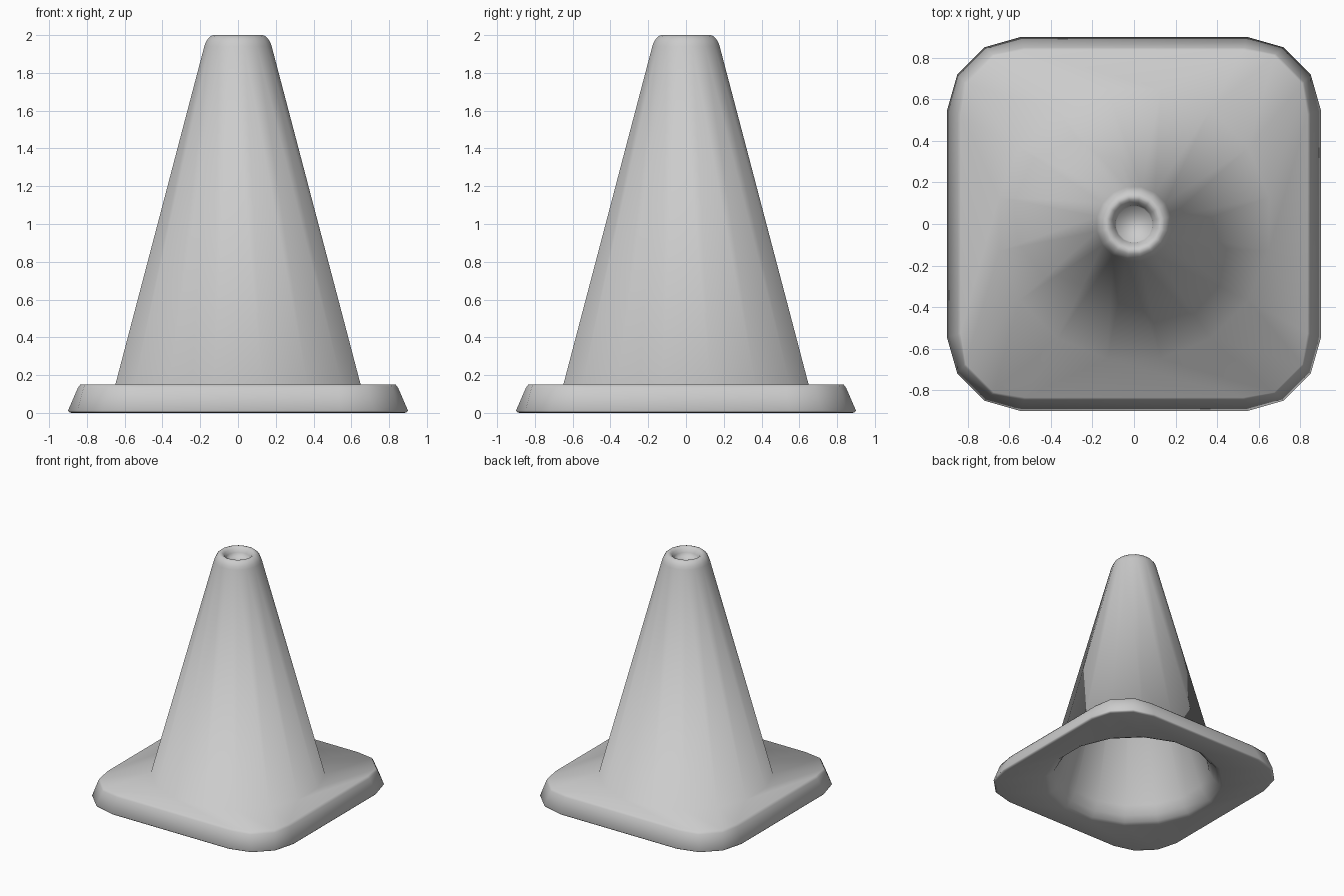
import bpy, bmesh, math

if "Cube" in bpy.data.objects:
    bpy.data.objects.remove(bpy.data.objects["Cube"])

N = 16


def circle(r, z):
    # sixteen-sided ring with flats facing the axes
    return [(r * math.cos((i + .5) * math.tau / N), r * math.sin((i + .5) * math.tau / N), z) for i in range(N)]


def square(s, z, a=.545, b=.72, c=.85):
    # square ring with three-facet rounded corners, side half-width s
    quarter = [(s, a), (c, b), (b, c), (a, s)]
    pts = []
    for k in range(4):
        for x, y in quarter:
            for _ in range(k):
                x, y = -y, x
            pts.append((x, y, z))
    return pts


def loft(name, rings):
    bm = bmesh.new()
    loops = [[bm.verts.new(p) for p in ring] for ring in rings]
    for a, b in zip(loops, loops[1:]):
        for i in range(N):
            j = (i + 1) % N
            bm.faces.new((a[i], a[j], b[j], b[i]))
    bm.faces.new(loops[0])
    bm.faces.new(loops[-1])
    bmesh.ops.recalc_face_normals(bm, faces=bm.faces)
    mesh = bpy.data.meshes.new(name)
    bm.to_mesh(mesh)
    bm.free()
    ob = bpy.data.objects.new(name, mesh)
    bpy.context.collection.objects.link(ob)
    for p in mesh.polygons:
        p.use_smooth = True
    return ob


# dimple, rolled rim and outer cone
rings = [circle(r, z) for r, z in [
    (.086, 1.93), (.092, 1.96), (.108, 1.985), (.12, 1.996), (.133, 2.0),
    (.147, 1.995), (.163, 1.98), (.174, 1.962), (.182, 1.94), (.662, .15)]]
# square base: top, sloping side, bottom edge
rings += [square(.835, .15, .525, .675, .81),
          square(.848, .132, .53, .683, .818),
          square(.9, .012), square(.893, .003, .542, .716, .846),
          square(.88, 0, .535, .705, .835)]
# underside lip and hollow inside of the cone
rings += [circle(r, z) for r, z in [
    (.71, 0), (.68, .012), (.64, .05), (.60, .12), (.11, 1.89)]]

loft("traffic_cone", rings)
